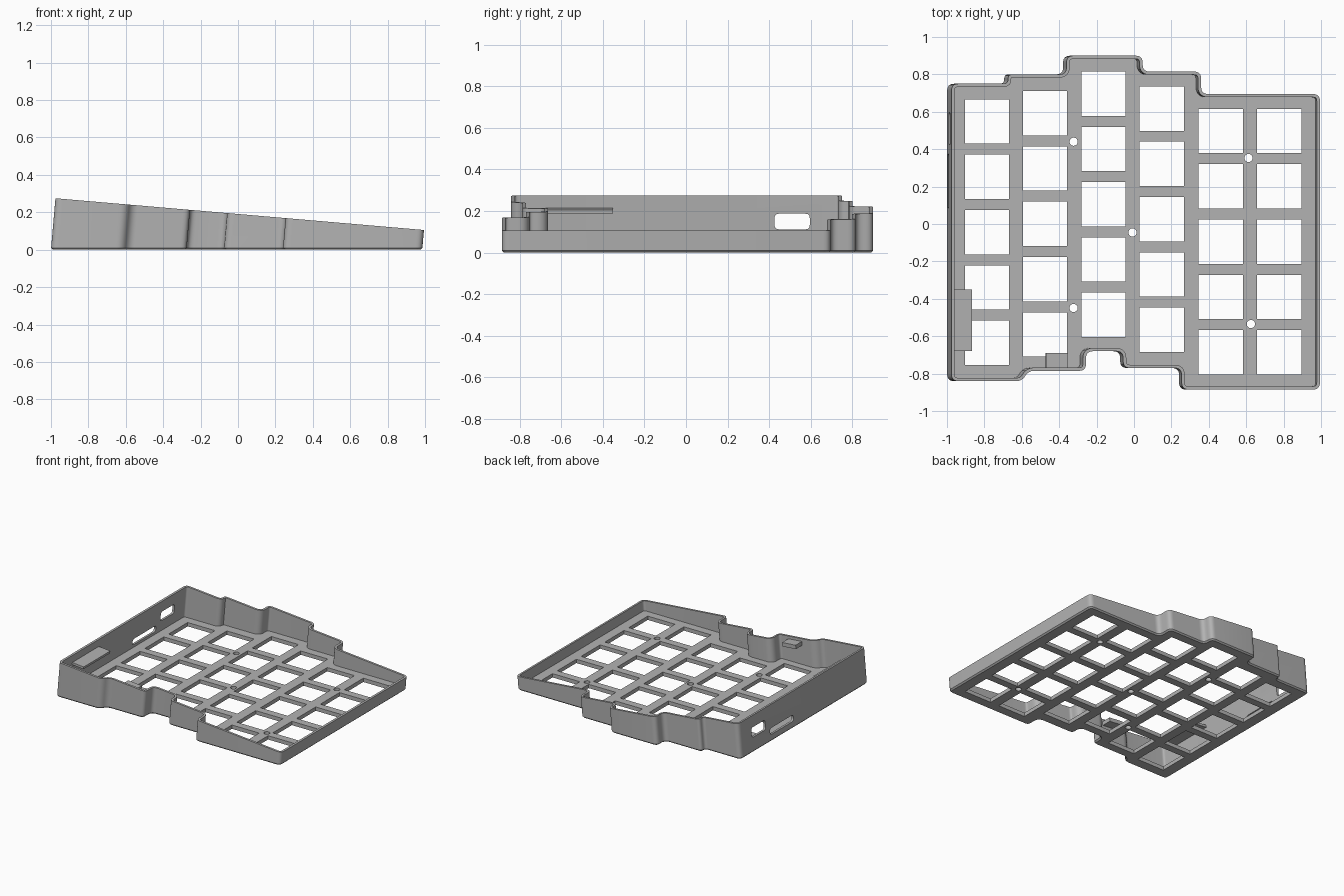
import bpy, bmesh, math
from mathutils import Vector, Matrix

cube = bpy.data.objects.get("Cube")
if cube:
    bpy.data.objects.remove(cube, do_unlink=True)

GREY = (0.45, 0.45, 0.45, 1)
mat = bpy.data.materials.new("matte grey")
mat.use_nodes = True
mat.diffuse_color = GREY
mat.node_tree.nodes["Principled BSDF"].inputs["Base Color"].default_value = GREY

LEAN = 0.087      # walls lean towards +x with height
SLOPE = 0.0861    # fall of the rim from left to right
WALL = 0.017
PLATE = 0.03
EDGE = 0.01


def rim(x):
    return (0.191 - SLOPE * x) / (1 + SLOPE * LEAN)


def rounded(corners, cut, steps=6):
    """Closed outline with every corner rounded."""
    pts = []
    n = len(corners)
    for i in range(n):
        a, b, c = (Vector(corners[(i + k) % n]) for k in (-1, 0, 1))
        d = min(cut, 0.48 * (a - b).length, 0.48 * (c - b).length)
        p, q = b + (a - b).normalized() * d, b + (c - b).normalized() * d
        for k in range(steps + 1):
            t = k / steps
            pts.append(p * (1 - t) ** 2 + b * 2 * t * (1 - t) + q * t * t)
    return pts


def inset(pts, dist):
    """Move a counter-clockwise outline inwards."""
    out = []
    n = len(pts)
    for i in range(n):
        e = (pts[i] - pts[i - 1]).normalized()
        f = (pts[(i + 1) % n] - pts[i]).normalized()
        m = Vector((-e.y - f.y, e.x + f.x)).normalized()
        out.append(pts[i] + m * dist / max(0.5, m.dot(Vector((-e.y, e.x)))))
    return out


def loft(name, rings):
    """Solid skin through equal rings, capped at both ends."""
    bm = bmesh.new()
    loops = [[bm.verts.new(p) for p in ring] for ring in rings]
    n = len(loops[0])
    for lo, hi in zip(loops, loops[1:]):
        for i in range(n):
            j = (i + 1) % n
            bm.faces.new((lo[i], lo[j], hi[j], hi[i]))
    bm.faces.new(loops[0][::-1])
    bm.faces.new(loops[-1])
    bmesh.ops.recalc_face_normals(bm, faces=bm.faces)
    mesh = bpy.data.meshes.new(name)
    bm.to_mesh(mesh)
    bm.free()
    mesh.materials.append(mat)
    obj = bpy.data.objects.new(name, mesh)
    bpy.context.collection.objects.link(obj)
    return obj


def prism(name, pts, lo, hi, frame=Matrix()):
    return loft(name, [[frame @ Vector((p[0], p[1], h)) for p in pts] for h in (lo, hi)])


def rect(x0, x1, y0, y1):
    return [(x0, y0), (x1, y0), (x1, y1), (x0, y1)]


# Tray: stepped outline, leaning walls and a rim that falls to the right
outline = rounded([
    (-1, -.84), (-.62, -.84), (-.585, -.785), (-.275, -.785), (-.275, -.68),
    (-.075, -.68), (-.075, -.77), (.24, -.77), (.24, -.885), (.985, -.885),
    (.985, .695), (.345, .695), (.345, .815), (.03, .815), (.03, .9),
    (-.38, .9), (-.38, .8), (-.695, .8), (-.695, .75), (-1, .75)], 0.038)


def ring(pts, height=None):
    out = []
    for p in pts:
        z = rim(p.x) if height is None else height
        out.append((p.x + LEAN * z, p.y, z))
    return out


inner = inset(outline, WALL)
tray = loft("case_tray", [ring(inset(outline, EDGE), 0), ring(outline, EDGE),
                          ring(outline), ring(inner), ring(inner, PLATE)])

# Key openings: six staggered columns of five
cutters = []
HALF, PITCH = 0.1185, 0.2957
columns = [(-.786, .548), (-.476, .592), (-.163, .697), (.148, .617), (.463, .497), (.777, .497)]
for x, top in columns:
    for row in range(5):
        y = top - row * PITCH
        cutters.append(prism("key_cutter", rect(x - HALF, x + HALF, y - HALF, y + HALF), -0.05, 0.06))

# Screw holes
for x, y in [(-.323, .44), (.612, .353), (-.008, -.045), (-.323, -.449), (.625, -.535)]:
    circle = [(x + .022 * math.cos(math.tau * k / 24), y + .022 * math.sin(math.tau * k / 24))
              for k in range(24)]
    cutters.append(prism("screw_cutter", circle, -0.05, 0.06))

# Ports through the tall left-hand wall
side = Matrix(((0, 0, 1, 0), (1, 0, 0, 0), (0, 1, 0, 0), (0, 0, 0, 1)))
for y0, y1, z0, z1 in [(.425, .595, .112, .187), (.085, .375, .052, .1)]:
    cutters.append(prism("port_cutter", rounded(rect(y0, y1, z0, z1), .022), -1.1, -.93, side))

for cutter in cutters:
    cutter.hide_render = True
    mod = tray.modifiers.new("cut", "BOOLEAN")
    mod.operation = "DIFFERENCE"
    mod.solver = "EXACT"
    mod.object = cutter
bpy.context.view_layer.update()
cut_mesh = bpy.data.meshes.new_from_object(tray.evaluated_get(bpy.context.evaluated_depsgraph_get()))
tray.modifiers.clear()
tray.data = cut_mesh
for cutter in cutters:
    bpy.data.objects.remove(cutter, do_unlink=True)

bpy.ops.object.select_all(action="DESELECT")
tray.select_set(True)
bpy.context.view_layer.objects.active = tray
bpy.ops.object.shade_smooth_by_angle(angle=math.radians(30))


# Small ledges inside the walls, tilted parallel to the rim
def ledge(name, x0, x1, y0, y1, top, thick):
    tilt = Matrix(((1, 0, LEAN, 0), (0, 1, 0, 0), (-SLOPE, 0, 1, 0), (0, 0, 0, 1)))
    move = Matrix.Translation((x0, 0, top))
    return prism(name, rect(0, x1 - x0, y0, y1), -thick, 0, move @ tilt)


ledge("side_ledge", -.973, -.865, -.68, -.35, .215, .018)
ledge("front_ledge", -.47, -.352, -.78, -.69, .21, .03)
